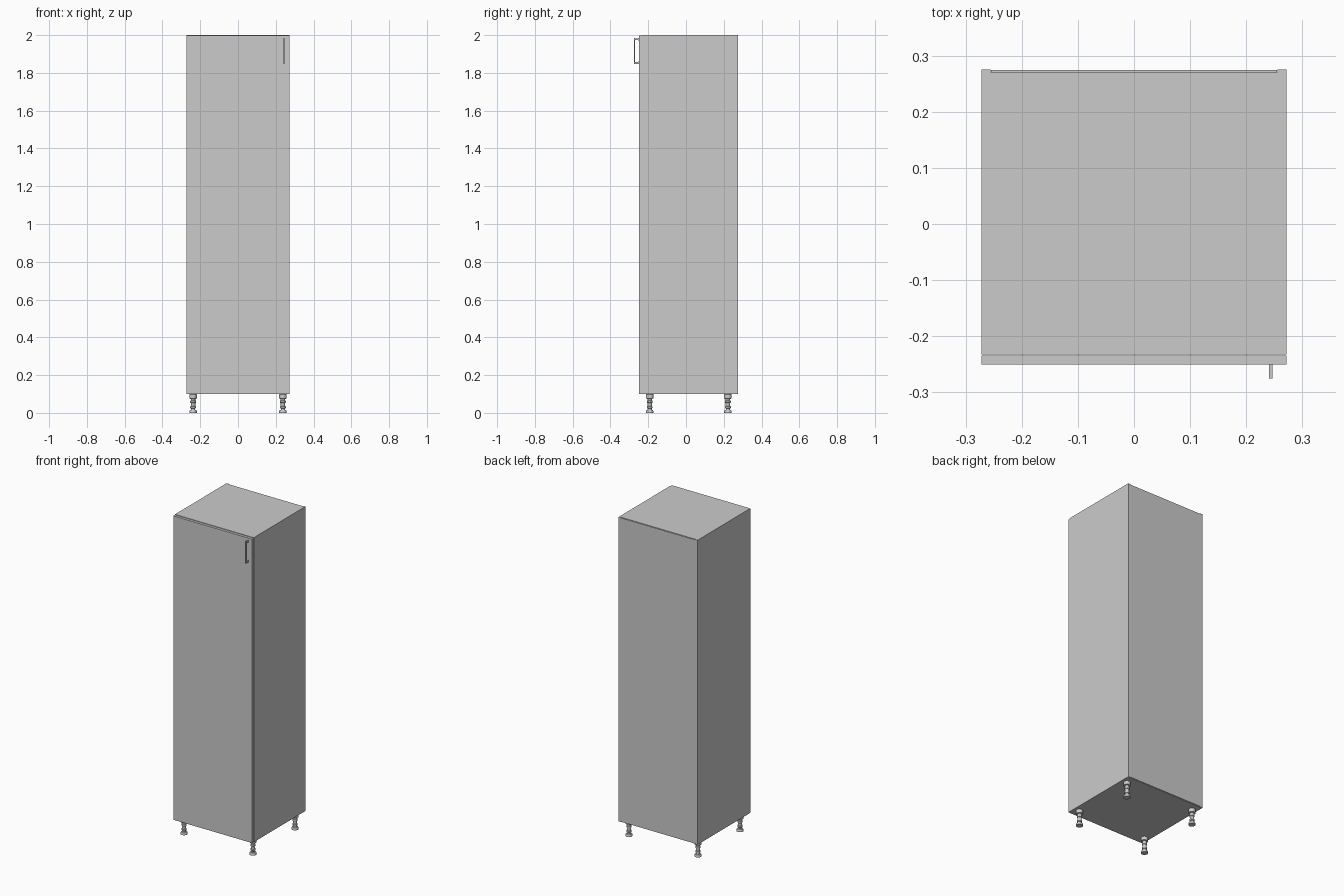
import bpy, bmesh, math

if "Cube" in bpy.data.objects:
    bpy.data.objects.remove(bpy.data.objects["Cube"])

X, YF, YB = 0.272, -0.25, 0.275      # half width, door face, back face
Z0, Z1, T = 0.10, 2.0, 0.016         # carcass bottom, top, board thickness
YC = YF + T + 0.001                  # carcass front edge, just behind the door


def link(name, bm):
    me = bpy.data.meshes.new(name)
    bmesh.ops.recalc_face_normals(bm, faces=bm.faces)
    bm.to_mesh(me)
    bm.free()
    ob = bpy.data.objects.new(name, me)
    bpy.context.collection.objects.link(ob)
    return ob


def box(name, x0, x1, y0, y1, z0, z1):
    bm = bmesh.new()
    bmesh.ops.create_cube(bm, size=1)
    for v in bm.verts:
        v.co = ((x0 + x1) / 2 + v.co.x * (x1 - x0),
                (y0 + y1) / 2 + v.co.y * (y1 - y0),
                (z0 + z1) / 2 + v.co.z * (z1 - z0))
    return link(name, bm)


def lathe(name, profile, sides=24):
    bm = bmesh.new()
    vs = [bm.verts.new((r, 0, z)) for r, z in profile]
    es = [bm.edges.new(p) for p in zip(vs, vs[1:])]
    bmesh.ops.spin(bm, geom=vs + es, axis=(0, 0, 1), cent=(0, 0, 0),
                   steps=sides, angle=math.tau)
    bmesh.ops.remove_doubles(bm, verts=bm.verts, dist=1e-5)
    return link(name, bm)


def smooth(ob):
    bpy.ops.object.select_all(action='DESELECT')
    ob.select_set(True)
    bpy.context.view_layer.objects.active = ob
    bpy.ops.object.shade_smooth_by_angle(angle=math.radians(35))


# carcass boards: the thin back panel sits in a rebate between the sides
XI, YR = X - T, YB - 0.004
box("left_side", -X, -XI, YC, YB, Z0, Z1)
box("right_side", XI, X, YC, YB, Z0, Z1)
box("top_board", -XI, XI, YC, YR, Z1 - T, Z1)
box("bottom_board", -XI, XI, YC, YR, Z0, Z0 + T)
box("back_panel", -XI + 0.001, XI - 0.001, YR, YB - 0.0005, Z0 + 0.003, Z1 - 0.003)

# inner shelves
for i in range(1, 5):
    z = Z0 + (Z1 - Z0) * i / 5
    box(f"shelf_{i}", -XI, XI, YC + 0.02, YR, z - T / 2, z + T / 2)

# door
box("door", -X + 0.0005, X - 0.0005, YF, YF + T, Z0 + 0.001, Z1 - 0.003)

# bow handle: a flat bar on two posts with wider bases
HX, HB, HT = 0.244, 1.847, 1.984
box("handle_bar", HX - 0.003, HX + 0.003, -0.275, -0.270, HB, HT)
for n, z in (("lower", HB + 0.006), ("upper", HT - 0.006)):
    box(f"handle_post_{n}", HX - 0.003, HX + 0.003, -0.271, YF, z - 0.005, z + 0.005)
    box(f"handle_base_{n}", HX - 0.003, HX + 0.003, -0.253, YF, z - 0.007, z + 0.007)

# adjustable legs: one turned shape shared by all four
leg_profile = [(0, 0), (0.020, 0), (0.020, 0.009), (0.017, 0.014), (0.011, 0.016),
               (0.011, 0.023), (0.015, 0.026), (0.015, 0.034), (0.012, 0.036),
               (0.012, 0.052), (0.015, 0.054), (0.015, 0.064), (0.012, 0.066),
               (0.012, 0.074), (0.020, 0.076), (0.020, 0.098), (0.017, 0.1), (0, 0.1)]
leg = lathe("leg_front_left", leg_profile)
smooth(leg)
leg.location = (-0.238, -0.192, 0)
for n, x, y in (("front_right", 0.238, -0.192), ("back_left", -0.238, 0.222),
                ("back_right", 0.238, 0.222)):
    other = leg.copy()
    other.name = "leg_" + n
    other.location = (x, y, 0)
    bpy.context.collection.objects.link(other)
